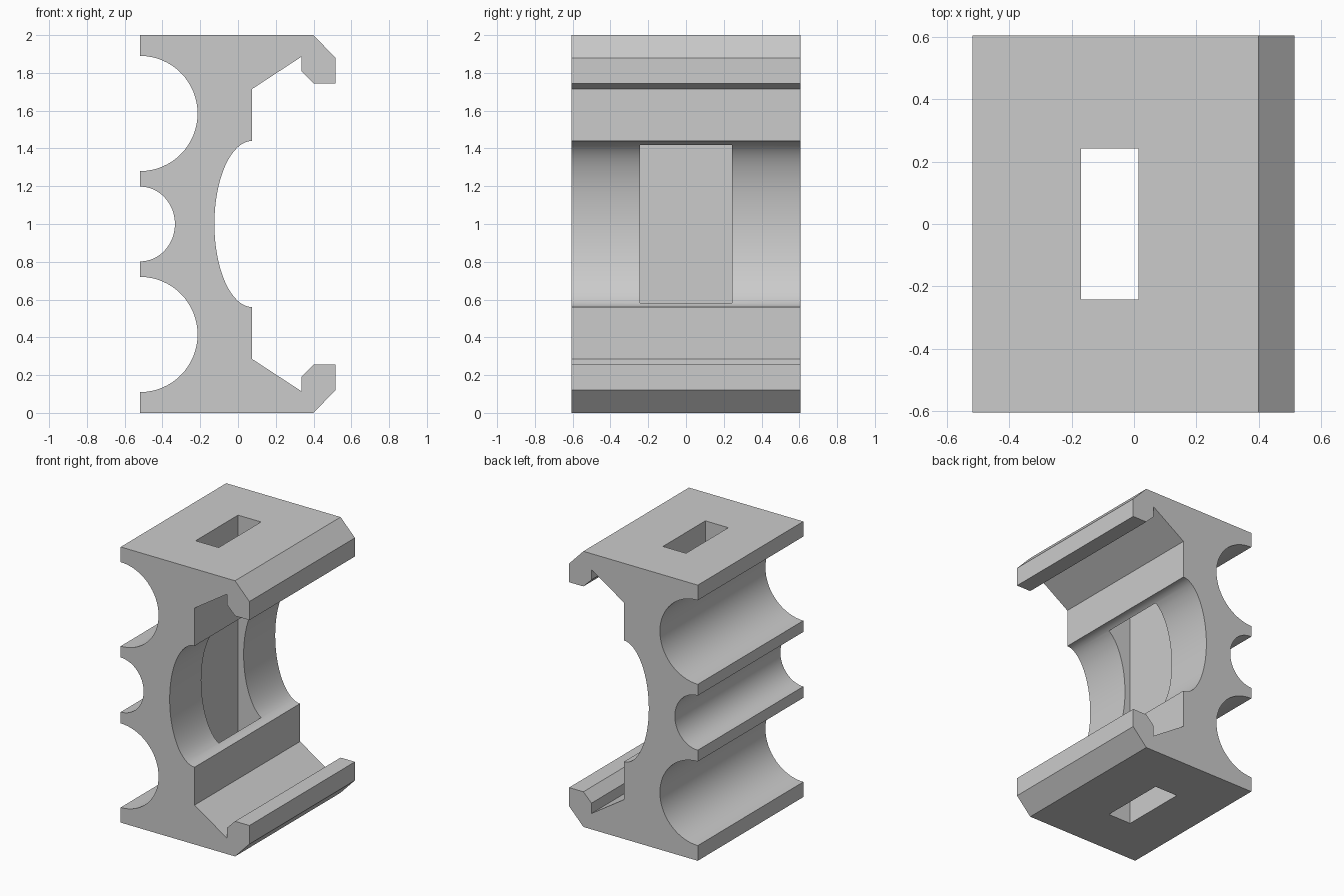
import bpy, bmesh, math

if "Cube" in bpy.data.objects:
    bpy.data.objects.remove(bpy.data.objects["Cube"])

HALF_DEPTH = 0.605
STEPS = 32


def arc(cx, cz, rx, rz, start, end):
    """Points of an elliptical arc, angles in degrees."""
    pts = []
    for i in range(STEPS + 1):
        a = math.radians(start + (end - start) * i / STEPS)
        pts.append((cx + rx * math.cos(a), cz + rz * math.sin(a)))
    return pts


def prism(name, outline, half_depth):
    """Extrude an x-z outline along y."""
    bm = bmesh.new()
    face = bm.faces.new([bm.verts.new((x, -half_depth, z)) for x, z in outline])
    new = bmesh.ops.extrude_face_region(bm, geom=[face])["geom"]
    verts = [g for g in new if isinstance(g, bmesh.types.BMVert)]
    bmesh.ops.translate(bm, verts=verts, vec=(0, 2 * half_depth, 0))
    bmesh.ops.recalc_face_normals(bm, faces=bm.faces)
    mesh = bpy.data.meshes.new(name)
    bm.to_mesh(mesh)
    bm.free()
    obj = bpy.data.objects.new(name, mesh)
    bpy.context.collection.objects.link(obj)
    return obj


# Hooked jaw on the right, upper half, from the hollow outwards
jaw = [(0.075, 1.715), (0.335, 1.885), (0.335, 1.81), (0.40, 1.745),
       (0.515, 1.745), (0.515, 1.88), (0.40, 2.0)]
jaw_low = [(x, 2 - z) for x, z in reversed(jaw)]

# Full outline: left grooves downwards, lower jaw, hollow, upper jaw
left = -0.518
outline = [(left, 2.0)]
outline += arc(left, 1.585, 0.304, 0.305, 90, -90)
outline += arc(left, 1.0, 0.184, 0.198, 90, -90)
outline += arc(left, 0.415, 0.304, 0.305, 90, -90)
outline += [(left, 0.0)] + jaw_low
outline += arc(0.075, 1.0, 0.20, 0.44, 270, 90)
outline += jaw

bracket = prism("clip_bracket", outline, HALF_DEPTH)

# Rectangular slot running from top to bottom
cutter = prism("slot_cutter", [(-0.17, -0.2), (0.015, -0.2),
                               (0.015, 2.2), (-0.17, 2.2)], 0.243)
cut = bracket.modifiers.new("slot", "BOOLEAN")
cut.operation = "DIFFERENCE"
cut.solver = "EXACT"
cut.object = cutter
bpy.context.view_layer.objects.active = bracket
bracket.select_set(True)
bpy.ops.object.modifier_apply(modifier=cut.name)
bpy.data.objects.remove(cutter)

# Plain grey finish
grey = bpy.data.materials.new("light_grey")
grey.diffuse_color = (0.6, 0.6, 0.6, 1)
grey.use_nodes = True
grey.node_tree.nodes["Principled BSDF"].inputs["Base Color"].default_value = grey.diffuse_color
bracket.data.materials.clear()
bracket.data.materials.append(grey)

bpy.ops.object.shade_smooth_by_angle(angle=math.radians(30))
